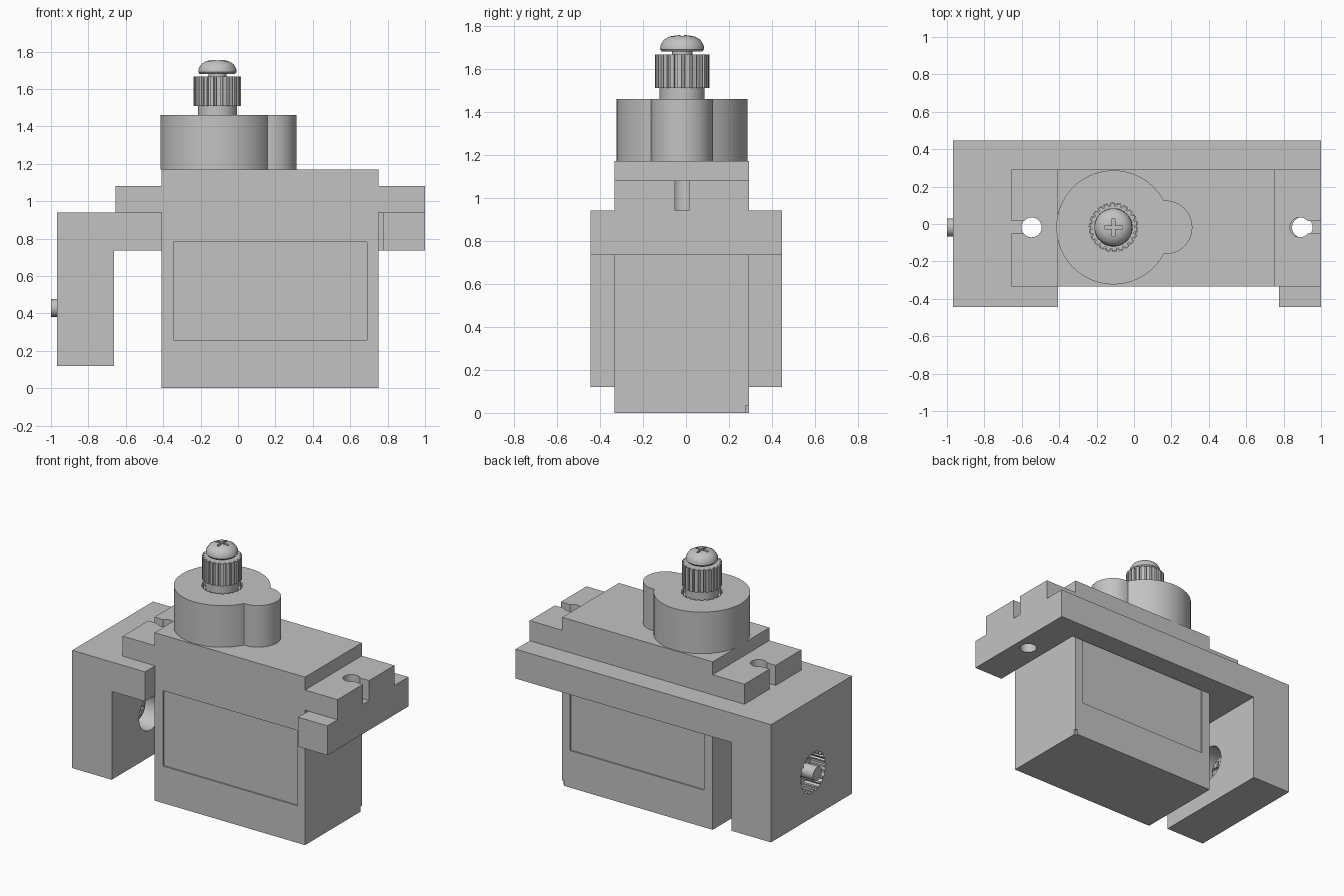
import bpy
import bmesh
from math import sin, cos, pi, acos, atan2
from mathutils import Matrix

if "Cube" in bpy.data.objects:
    bpy.data.objects.remove(bpy.data.objects["Cube"])

COLOUR = (0.545, 0.545, 0.545, 1)
grey = bpy.data.materials.new("light_grey")
grey.use_nodes = True
grey.diffuse_color = COLOUR
grey.node_tree.nodes["Principled BSDF"].inputs["Base Color"].default_value = COLOUR

YC = -0.018         # y of the shaft and hole centre line
SX = -0.11          # x of the output shaft


def finish(name, bm):
    bmesh.ops.recalc_face_normals(bm, faces=bm.faces)
    mesh = bpy.data.meshes.new(name)
    bm.to_mesh(mesh)
    bm.free()
    mesh.materials.append(grey)
    ob = bpy.data.objects.new(name, mesh)
    bpy.context.collection.objects.link(ob)
    return ob


def prism(name, pts, lo, hi, axis="z"):
    """Extrude a closed outline along an axis (xy for z, yz for x, xz for y)."""
    place = {"z": lambda a, b, c: (a, b, c),
             "x": lambda a, b, c: (c, a, b),
             "y": lambda a, b, c: (a, c, b)}[axis]
    bm = bmesh.new()
    low = [bm.verts.new(place(a, b, lo)) for a, b in pts]
    top = [bm.verts.new(place(a, b, hi)) for a, b in pts]
    bm.faces.new(low)
    bm.faces.new(top)
    n = len(pts)
    for i in range(n):
        j = (i + 1) % n
        bm.faces.new((low[i], low[j], top[j], top[i]))
    return finish(name, bm)


def box(name, x0, x1, y0, y1, z0, z1):
    return prism(name, [(x0, y0), (x1, y0), (x1, y1), (x0, y1)], z0, z1)


def arc(cx, cy, r, a0, a1, n):
    return [(cx + r * cos(a0 + (a1 - a0) * i / n),
             cy + r * sin(a0 + (a1 - a0) * i / n)) for i in range(n)]


def circle(cx, cy, r, n=48):
    return arc(cx, cy, r, 0, 2 * pi, n)


def gear(cx, cy, r_out, r_in, teeth=22):
    pts = []
    for i in range(teeth):
        for step, r in ((0, r_in), (0.3, r_in), (0.36, r_out), (0.94, r_out)):
            a = 2 * pi * (i + step) / teeth
            pts.append((cx + r * cos(a), cy + r * sin(a)))
    return pts


def cut(ob, *cutters):
    """Subtract the cutters from the object and remove them."""
    bpy.context.view_layer.objects.active = ob
    for c in cutters:
        c.hide_render = True
        mod = ob.modifiers.new("cut", "BOOLEAN")
        mod.operation = "DIFFERENCE"
        mod.solver = "EXACT"
        mod.object = c
        bpy.ops.object.modifier_apply(modifier=mod.name)
        bpy.data.objects.remove(c)


def screw(name, length, matrix):
    """Round-headed screw with a cross slot, seat at the origin, head along +z."""
    outline = [(0, -length), (0.048, -length), (0.048, 0), (0.094, 0), (0.102, 0.01),
               (0.1, 0.03), (0.085, 0.054), (0.06, 0.069), (0.03, 0.075), (0, 0.076)]
    bm = bmesh.new()
    verts = [bm.verts.new((r, 0, z)) for r, z in outline]
    edges = [bm.edges.new(p) for p in zip(verts, verts[1:])]
    bmesh.ops.spin(bm, geom=verts + edges, cent=(0, 0, 0), axis=(0, 0, 1),
                   angle=2 * pi, steps=40)
    bmesh.ops.remove_doubles(bm, verts=bm.verts, dist=0.0002)
    ob = finish(name, bm)
    a, b = 0.048, 0.008
    cross = [(a, -b), (a, b), (b, b), (b, a), (-b, a), (-b, b),
             (-a, b), (-a, -b), (-b, -b), (-b, -a), (b, -a), (b, -b)]
    cut(ob, prism("cross_cutter", cross, 0.035, 0.1))
    ob.data.transform(matrix)
    return ob


# Motor case with its two mounting ears, as one side profile
case = prism("motor_case", [
    (-0.41, 0), (0.75, 0), (0.75, 0.94), (1.0, 0.94), (1.0, 1.08), (0.75, 1.08),
    (0.75, 1.17), (-0.41, 1.17), (-0.41, 1.08), (-0.655, 1.08), (-0.655, 0.94),
    (-0.41, 0.94)], -0.333, 0.292, "y")
for hx, end in ((-0.547, -0.75), (0.887, 1.1)):
    cut(case, prism("ear_hole", circle(hx, YC, 0.053), 0.9, 1.12),
        box("ear_slot", min(hx, end), max(hx, end), YC - 0.033, YC + 0.033, 0.9, 1.12))
# Shallow label recesses front and back, and one small corner nick
for y in (-0.333, 0.292):
    cut(case, box("label_recess", -0.345, 0.69, y - 0.01, y + 0.01, 0.258, 0.783))
cut(case, box("corner_nick", 0.735, 0.77, 0.277, 0.31, -0.02, 0.035))

# Gear housing: a large round joined to a smaller one
R, r, d = 0.305, 0.144, 0.278
px = (d * d + R * R - r * r) / (2 * d)
a = acos(px / R)
b = atan2(R * sin(a), px - d)
housing = prism("gear_housing",
                arc(SX, YC, R, a, 2 * pi - a, 56) + arc(SX + d, YC, r, -b, b, 24)
                + [(SX + px, YC + R * sin(a))], 1.17, 1.46)
cut(housing, prism("shaft_well", gear(SX, YC, 0.13, 0.12), 1.43, 1.5))

# Output shaft
prism("shaft_collar", circle(SX, YC, 0.105), 1.43, 1.51)
prism("splined_shaft", gear(SX, YC, 0.127, 0.114), 1.51, 1.667)
screw("shaft_screw", 0.05, Matrix.Translation((SX, YC, 1.68)))

# Bracket: plate with a hanging arm, open at the front around the case
bracket = prism("bracket", [
    (-0.967, 0.12), (-0.662, 0.12), (-0.662, 0.735), (1.0, 0.735),
    (1.0, 0.94), (-0.967, 0.94)], -0.444, 0.446, "y")
cut(bracket, box("case_opening", -0.406, 0.775, -0.6, 0.292, 0.6, 1.1))
for hx in (-0.547, 0.9):
    cut(bracket, prism("bracket_hole", circle(hx, YC, 0.055), 0.6, 1.1))

# Arm bore: splined socket outside, round screw seat inside
AZ = 0.43
cut(bracket, prism("socket", gear(YC, AZ, 0.14, 0.125), -1.1, -0.85, "x"),
    prism("screw_seat", circle(YC, AZ, 0.125), -0.815, -0.6, "x"),
    prism("screw_hole", circle(YC, AZ, 0.055), -0.9, -0.7, "x"))
screw("bracket_screw", 0.185,
      Matrix.Translation((-0.815, YC, AZ)) @ Matrix.Rotation(pi / 2, 4, "Y"))

# Smooth the round walls, keep the edges sharp
for ob in bpy.context.scene.objects:
    if ob.type == "MESH":
        bpy.ops.object.select_all(action="DESELECT")
        ob.select_set(True)
        bpy.context.view_layer.objects.active = ob
        bpy.ops.object.shade_smooth_by_angle(angle=0.5)
